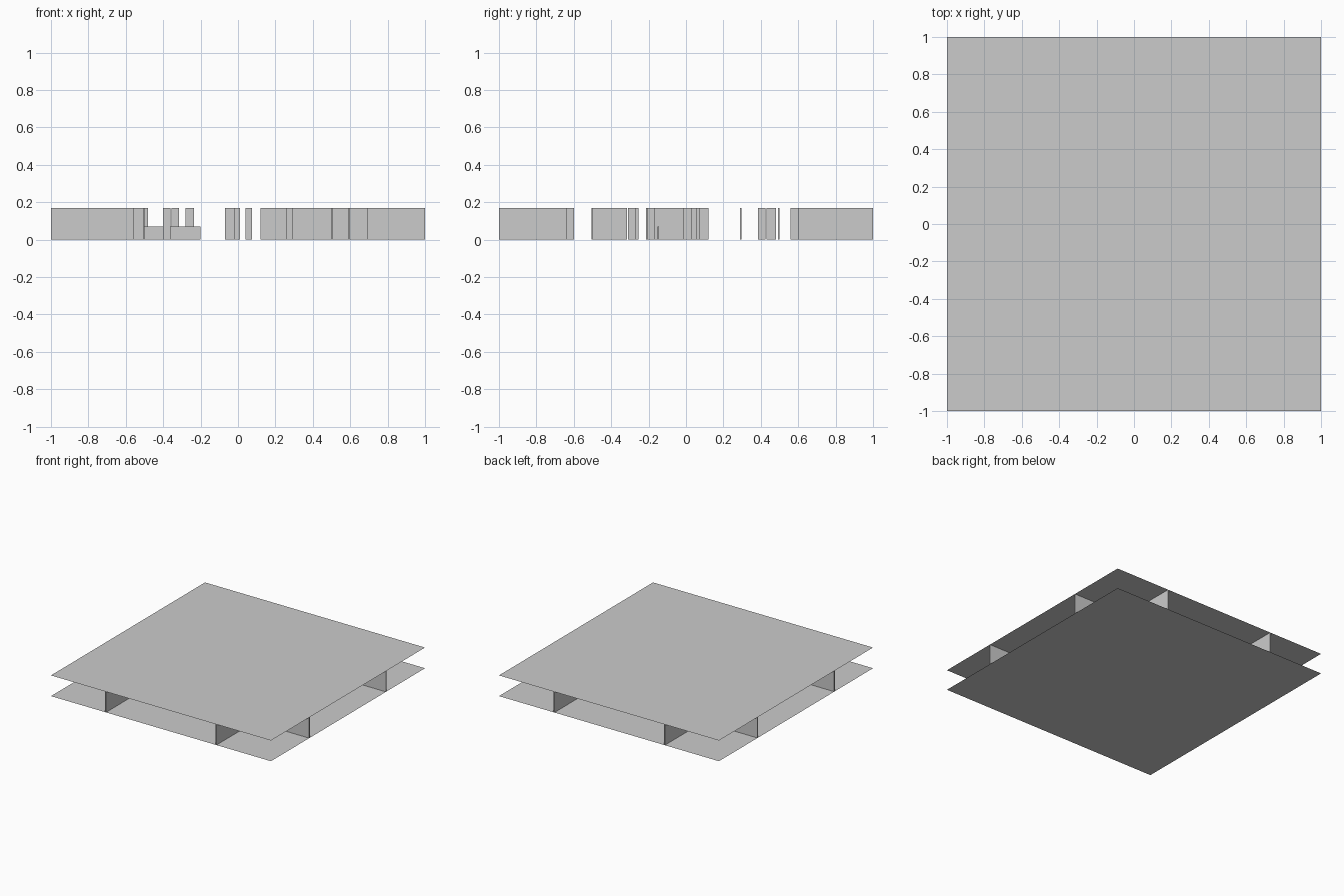
import bpy

if "Cube" in bpy.data.objects:
    bpy.data.objects.remove(bpy.data.objects["Cube"])

H = 0.17   # room height
T = 0.008  # partition thickness


def sheet(name, z):
    bpy.ops.mesh.primitive_plane_add(size=2, location=(0, 0, z))
    bpy.context.object.name = name


def block(name, x0, x1, y0, y1, h=H):
    bpy.ops.mesh.primitive_cube_add(
        size=1, location=((x0 + x1) / 2, (y0 + y1) / 2, h / 2))
    ob = bpy.context.object
    ob.name = name
    ob.scale = (x1 - x0, y1 - y0, h)


def wall_x(name, y, x0, x1, h=H):
    block(name, x0, x1, y - T / 2, y + T / 2, h)


def wall_y(name, x, y0, y1):
    block(name, x - T / 2, x + T / 2, y0, y1)


# Floor and ceiling sheets
sheet("floor", 0)
sheet("ceiling", H)

# Partitions running in from the four open sides
wall_y("front_wall_left", -0.504, -1, -0.6)
wall_y("front_wall_right", 0.5, -1, -0.64)
wall_y("back_wall_left", -0.504, 0.56, 1)
wall_y("back_wall_right", 0.5, 0.6, 1)
wall_x("left_wall_front", -0.5, -1, -0.56)
wall_x("left_wall_back", 0.496, -1, -0.48)
wall_x("right_wall_front", -0.5, 0.69, 1)
wall_x("right_wall_back", 0.496, 0.59, 1)

# Free-standing inner partitions
wall_y("inner_wall_left", -0.504, -0.165, 0.12)
wall_y("inner_wall_right", 0.593, -0.496, -0.315)
wall_x("inner_wall_middle", -0.211, 0.26, 0.69)
wall_x("inner_wall_back", 0.293, 0.12, 0.5)

# Low counter wall
wall_x("low_wall", -0.148, -0.5, -0.2, 0.07)

# Square pillars
pillars = [
    (-0.40, -0.36, -0.31, -0.255), (-0.355, -0.315, 0.385, 0.425),
    (-0.28, -0.235, 0.03, 0.075), (-0.07, -0.02, -0.21, -0.165),
    (-0.03, 0.01, 0.43, 0.48), (0.04, 0.075, 0.02, 0.06),
    (0.26, 0.295, -0.31, -0.27), (0.40, 0.45, -0.015, 0.03),
]
for i, p in enumerate(pillars):
    block(f"pillar_{i + 1}", *p)
